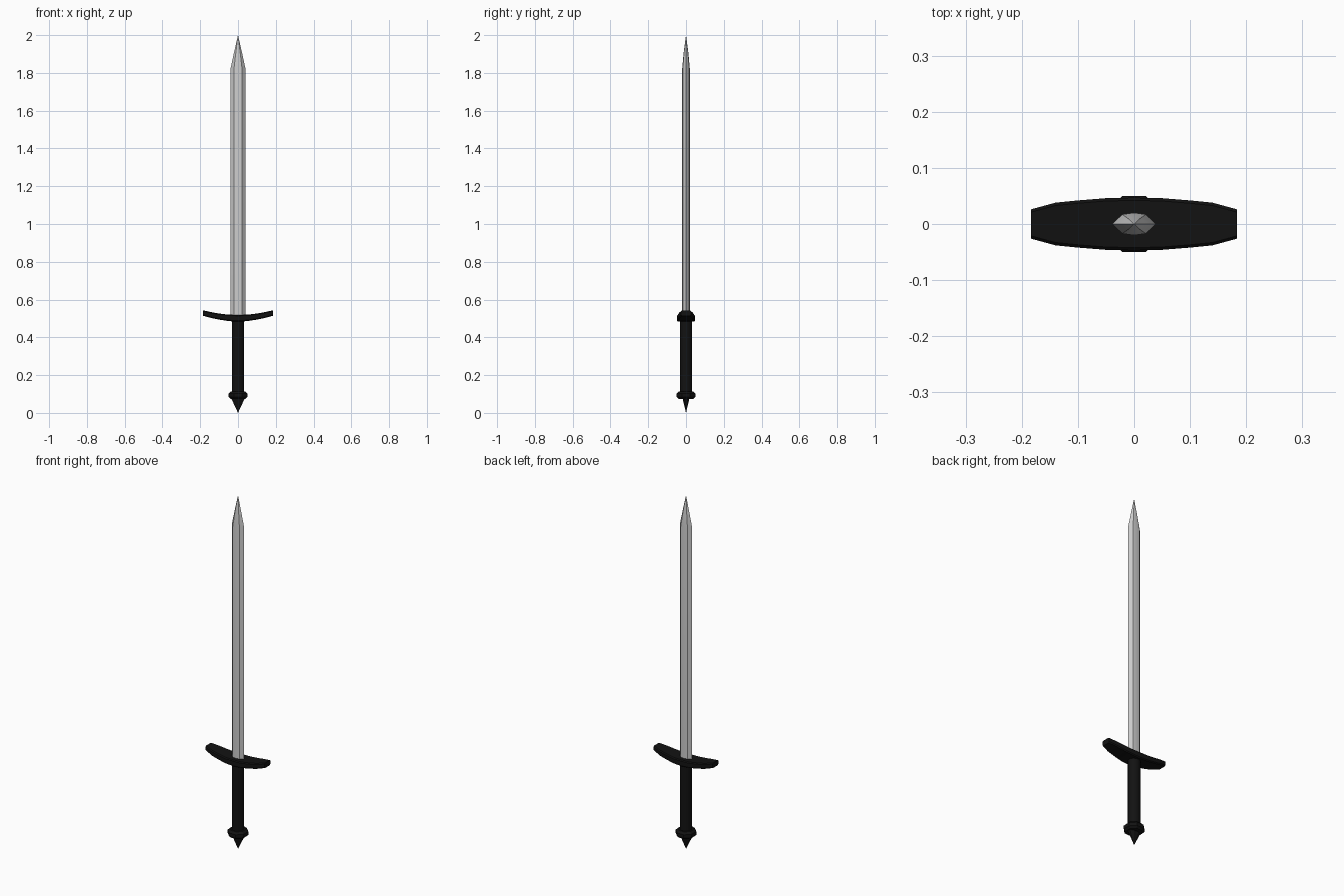
import bpy, bmesh, math

if "Cube" in bpy.data.objects:
    bpy.data.objects.remove(bpy.data.objects["Cube"])


def loft(name, rings, color=None, smooth=True):
    """Skin a list of closed rings; one-point rings become tips."""
    bm = bmesh.new()
    vr = [[bm.verts.new(p) for p in r] for r in rings]
    for a, b in zip(vr, vr[1:]):
        n = max(len(a), len(b))
        for i in range(n):
            j = (i + 1) % n
            if len(a) == 1:
                bm.faces.new((a[0], b[j], b[i]))
            elif len(b) == 1:
                bm.faces.new((a[i], a[j], b[0]))
            else:
                bm.faces.new((a[i], a[j], b[j], b[i]))
    for r in (vr[0], vr[-1]):
        if len(r) > 2:
            bm.faces.new(r)
    bmesh.ops.recalc_face_normals(bm, faces=bm.faces)
    me = bpy.data.meshes.new(name)
    bm.to_mesh(me)
    bm.free()
    ob = bpy.data.objects.new(name, me)
    bpy.context.collection.objects.link(ob)
    if color:
        me.materials.append(color)
    if smooth:
        bpy.ops.object.select_all(action='DESELECT')
        ob.select_set(True)
        bpy.context.view_layer.objects.active = ob
        bpy.ops.object.shade_smooth_by_angle(angle=math.radians(35))
    return ob


def ngon(n, r, z):
    """Regular polygon ring with flats facing the axes."""
    return [(r * math.cos(2 * math.pi * (i + .5) / n),
             r * math.sin(2 * math.pi * (i + .5) / n), z) for i in range(n)]


black = bpy.data.materials.new("black")
black.diffuse_color = (0.006, 0.006, 0.006, 1)
black.use_nodes = True
black.node_tree.nodes["Principled BSDF"].inputs["Base Color"].default_value = black.diffuse_color

# Blade: lens-shaped section, straight, then tapering to the point
section = [(.039, 0), (.021, .017), (0, .02), (-.021, .017),
           (-.039, 0), (-.021, -.017), (0, -.02), (.021, -.017)]


def blade_ring(sx, sy, z):
    return [(x * sx, y * sy, z) for x, y in section]


loft("blade", [blade_ring(1, 1, .49), blade_ring(1, 1, 1.825),
               blade_ring(.53, .6, 1.91), [(0, 0, 2)]])

# Crossguard: upward curved bar, narrowing toward its ends
half = [(0, .047, .483, .519), (.05, .046, .486, .52), (.10, .042, .494, .526),
        (.14, .038, .502, .533), (.184, .026, .514, .543)]
stations = [(-x, w, a, b) for x, w, a, b in half[:0:-1]] + half
c = .005
loft("crossguard", [[(x, -w + c, a), (x, w - c, a), (x, w, a + c), (x, w, b - c),
                     (x, w - c, b), (x, -w + c, b), (x, -w, b - c), (x, -w, a + c)]
                    for x, w, a, b in stations], black)

# Grip
loft("grip", [ngon(12, .032, .09), ngon(12, .032, .5)], black)

# Pommel collar: bevelled octagonal ring
loft("pommel_collar", [ngon(8, r, z) for r, z in
                       [(.043, .074), (.054, .084), (.054, .103), (.042, .114)]],
     black, smooth=False)

# Pommel spike: flattened pyramid pointing down
loft("pommel_spike", [[(0, 0, 0)],
                      [(x * .75, y * .38, z) for x, y, z in ngon(8, .054, .08)]],
     black, smooth=False)
